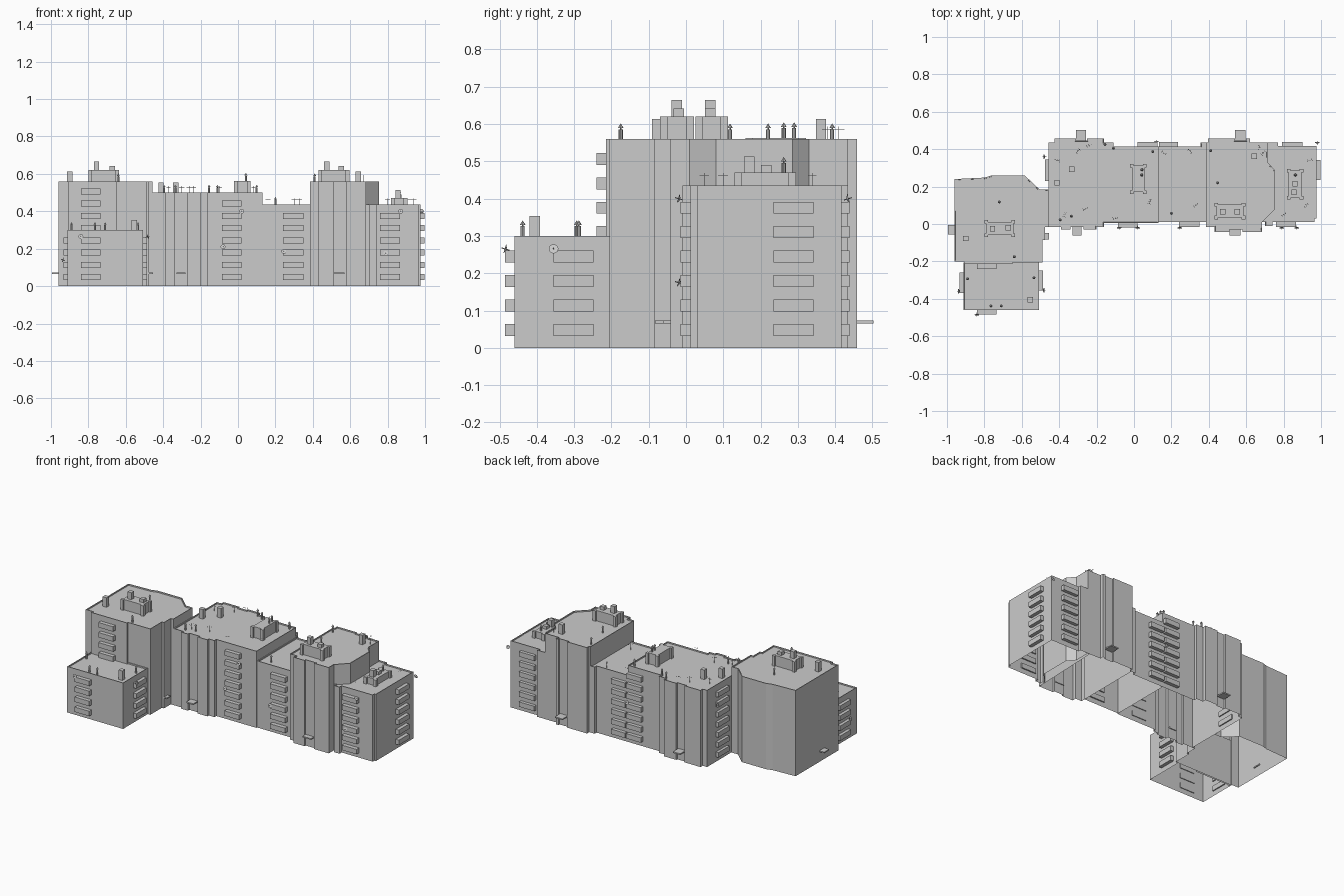
import bpy, bmesh, math, random
from mathutils import Matrix, Vector

random.seed(4)


def finish(bm, name):
    bmesh.ops.recalc_face_normals(bm, faces=bm.faces[:])
    me = bpy.data.meshes.new(name)
    bm.to_mesh(me)
    bm.free()
    ob = bpy.data.objects.new(name, me)
    bpy.context.collection.objects.link(ob)
    return ob


def box(bm, x0, x1, y0, y1, z0, z1):
    m = Matrix.Translation(((x0 + x1) / 2, (y0 + y1) / 2, (z0 + z1) / 2))
    m = m @ Matrix.Diagonal((x1 - x0, y1 - y0, z1 - z0, 1))
    bmesh.ops.create_cube(bm, size=1, matrix=m)


def cone(bm, loc, r1, r2, h, rot=None, seg=8):
    m = Matrix.Translation(loc) @ (rot or Matrix()) @ Matrix.Translation((0, 0, h / 2))
    bmesh.ops.create_cone(bm, cap_ends=True, segments=seg, radius1=r1, radius2=r2, depth=h, matrix=m)


def block(name, pts, h):
    """Hollow wall shell, open below, with a roof sunk behind a thin parapet."""
    bm = bmesh.new()
    roof = bm.faces.new([bm.verts.new((x, y, h)) for x, y in pts])
    walls = bmesh.ops.extrude_edge_only(bm, edges=roof.edges[:])
    for v in [g for g in walls["geom"] if isinstance(g, bmesh.types.BMVert)]:
        v.co.z = 0
    bmesh.ops.inset_region(bm, faces=[roof], thickness=0.006, depth=0, use_boundary=True)
    bmesh.ops.inset_region(bm, faces=[roof], thickness=0.0005, depth=0)
    for v in roof.verts:
        v.co.z -= 0.008
    me = bpy.data.meshes.new(name)
    bm.to_mesh(me)
    bm.free()
    bpy.context.collection.objects.link(bpy.data.objects.new(name, me))


# Apartment blocks, counter-clockwise footprints
block("low_left_block", [(-.912, -.46), (-.508, -.46), (-.508, -.205), (-.912, -.205)], .30)
block("tall_left_block", [
    (-.96, -.20), (-.91, -.20), (-.91, -.215), (-.65, -.215), (-.65, -.205), (-.49, -.205),
    (-.49, -.085), (-.475, -.085), (-.475, -.015), (-.457, -.015), (-.457, .185),
    (-.505, .185), (-.585, .26), (-.76, .26), (-.80, .248), (-.96, .24)], .56)
block("centre_block", [
    (-.457, -.015), (-.39, -.015), (-.39, -.03), (-.34, -.03), (-.34, -.015), (-.27, -.015),
    (-.27, -.03), (-.20, -.03), (-.20, -.015), (-.16, -.015), (-.16, .005), (.13, .005),
    (.13, .415), (-.11, .415), (-.11, .435), (-.16, .435), (-.16, .458), (-.25, .458),
    (-.25, .447), (-.31, .447), (-.31, .458), (-.425, .458), (-.425, .435), (-.457, .435)], .50)
block("right_centre_block", [
    (.13, .012), (.39, .012), (.39, .435), (.355, .435), (.355, .415), (.13, .415)], .435)
block("tall_right_block", [
    (.385, -.015), (.43, -.015), (.43, -.042), (.51, -.042), (.51, -.03), (.58, -.03),
    (.58, -.042), (.685, -.042), (.685, .01), (.755, .08), (.755, .285), (.715, .33),
    (.715, .435), (.62, .435), (.62, .458), (.60, .458), (.60, .447), (.54, .447),
    (.54, .458), (.395, .458), (.395, .435), (.385, .435)], .56)
block("right_end_block", [
    (.685, .01), (.70, .01), (.70, -.01), (.74, -.01), (.74, .012), (.965, .012), (.965, .03),
    (.975, .03), (.975, .417), (.77, .417), (.77, .435), (.70, .435)], .435)

# Stacked balconies: x0, x1, y0, y1, first floor, floor count
stacks = {
    "low_front": (-.84, -.735, -.485, -.455, 0, 4),
    "low_right": (-.515, -.486, -.355, -.248, 0, 4),
    "low_left": (-.932, -.905, -.37, -.26, 0, 4),
    "tall_front": (-.84, -.735, -.24, -.21, 4, 4),
    "centre_front": (-.085, .02, -.02, .01, 0, 7),
    "centre_back": (.02, .125, .41, .438, 0, 7),
    "centre_left": (-.475, -.45, .23, .345, 0, 7),
    "right_centre_front": (.24, .35, -.015, .02, 0, 6),
    "right_centre_back": (.135, .235, .41, .438, 0, 6),
    "end_front": (.76, .867, -.015, .02, 0, 6),
    "end_back": (.79, .90, .41, .438, 0, 6),
    "end_right": (.97, .998, .235, .342, 0, 6),
}
for name, (x0, x1, y0, y1, first, count) in stacks.items():
    bm = bmesh.new()
    for k in range(first, first + count):
        z = .032 + k * .0655
        box(bm, x0, x1, y0, y1, z, z + .032)
    finish(bm, name + "_balconies")

# Entrance canopies
bm = bmesh.new()
for x0, x1, y0, y1 in [(-.33, -.28, -.062, -.01), (.51, .57, -.062, -.025), (-.31, -.257, .44, .503),
                       (.54, .595, .44, .503), (-.995, -.955, -.055, -.005), (-.495, -.455, -.083, -.047)]:
    box(bm, x0, x1, y0, y1, .065, .073)
finish(bm, "entrance_canopies")

# Lift houses with corner posts and small top boxes
lift_houses = {
    "tall_left": (-.79, -.645, -.06, .012, .55, .62, [(-.757, -.025, .665), (-.672, -.02, .642)]),
    "centre": (-.012, .058, .17, .312, .49, .563, []),
    "tall_right": (.44, .585, .035, .103, .55, .62, [(.475, .065, .665), (.552, .065, .642)]),
    "right_end": (.827, .895, .14, .285, .425, .47, [(.856, .17, .513), (.861, .215, .49)]),
}
for name, (x0, x1, y0, y1, z0, z1, tops) in lift_houses.items():
    bm = bmesh.new()
    box(bm, x0, x1, y0, y1, z0, z1)
    for x in (x0, x1):
        for y in (y0, y1):
            box(bm, x - .01, x + .01, y - .01, y + .01, z0, z1)
    for x, y, z in tops:
        box(bm, x - .014, x + .014, y - .014, y + .014, z1 - .005, z)
    finish(bm, name + "_lift_house")

# Square chimneys
bm = bmesh.new()
for x, y, z in [(-.90, -.077, .56), (-.555, -.405, .30), (-.412, .22, .50), (-.333, .293, .50), (.643, .362, .56)]:
    box(bm, x - .014, x + .014, y - .014, y + .014, z - .015, z + .054)
finish(bm, "chimneys")

# Round vent pipes with conical caps
bm = bmesh.new()
vents = [(-.72, .118, .56), (-.64, -.175, .56), (-.89, -.293, .30), (-.765, -.438, .30), (-.71, -.438, .30),
         (-.535, -.287, .30), (-.395, .022, .50), (-.335, .042, .50), (.042, .29, .563), (.042, .262, .563),
         (.10, .387, .50), (-.11, .405, .50), (-.155, .425, .50), (.20, .057, .435), (.41, .392, .56),
         (.447, .22, .56), (.863, .262, .47)]
for x, y, z in vents:
    cone(bm, (x, y, z - .012), .0055, .0055, .038)
    cone(bm, (x, y, z + .029), .008, .0005, .012)
    cone(bm, (x, y, z + .02), .002, .002, .012, seg=4)
finish(bm, "vent_pipes")

# Rooftop antennas: mast, boom and cross rods
bm = bmesh.new()
for x, y, z in [(-.30, .39, .50), (-.24, .42, .50), (-.37, .05, .50), (-.26, .08, .50), (-.10, .03, .50),
                (.085, .12, .50), (-.41, .34, .50), (.16, .38, .435), (.30, .39, .435), (.33, .10, .435),
                (.67, .41, .56), (.69, .38, .56), (.80, .05, .435), (.94, .34, .435), (.92, .10, .435)]:
    a = random.uniform(0, math.pi)
    d, s = Vector((math.cos(a), math.sin(a), 0)), Vector((-math.sin(a), math.cos(a), 0))
    top = Vector((x, y, z + .026))
    cone(bm, (x, y, z - .01), .0009, .0009, .044, seg=4)
    for axis, centre, length in [(d, top, .03), (s, top - d * .012, .018), (s, top, .015), (s, top + d * .012, .012)]:
        rot = axis.to_track_quat('Z', 'Y').to_matrix().to_4x4()
        cone(bm, centre - axis * length / 2, .0007, .0007, length, rot, 4)
finish(bm, "rooftop_antennas")

# Wall-mounted satellite dishes: position and outward direction
bm = bmesh.new()
F, B, L, R = (0, -1, .3), (0, 1, .3), (-1, 0, .3), (1, 0, .3)
for x, y, z, n in [(.02, -.02, .40, F), (-.08, -.02, .21, F), (.245, -.02, .185, F), (.79, -.02, .175, F),
                   (.87, -.02, .40, F), (-.84, -.485, .265, F), (-.482, -.355, .265, R), (-.937, -.36, .14, L),
                   (.98, .435, .40, B), (-.48, .36, .38, L), (.12, .44, .27, B)]:
    n = Vector(n).normalized()
    rot = n.to_track_quat('Z', 'Y').to_matrix().to_4x4()
    p = Vector((x, y, z))
    cone(bm, p - n * .004, .004, .013, .005, rot, 12)
    cone(bm, p - n * .012, .0015, .0015, .022, rot, 4)
finish(bm, "satellite_dishes")
